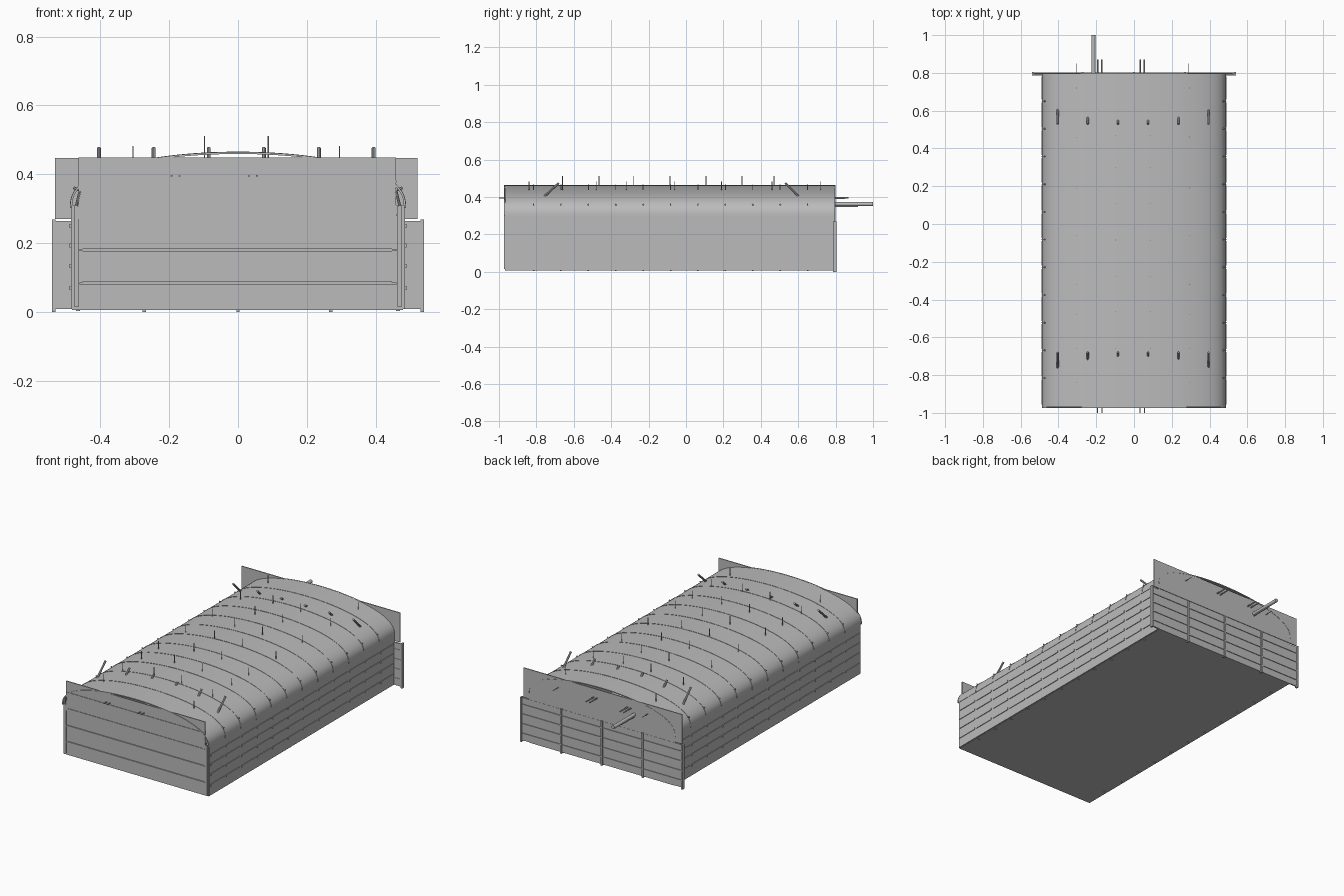
import bpy, bmesh, math
from mathutils import Vector, Matrix

if "Cube" in bpy.data.objects:
    bpy.data.objects.remove(bpy.data.objects["Cube"])

grey = bpy.data.materials.new("plain grey")
grey.diffuse_color = (0.5, 0.5, 0.5, 1)
grey.use_nodes = True
grey.node_tree.nodes["Principled BSDF"].inputs["Base Color"].default_value = grey.diffuse_color

Y0, Y1 = -0.968, 0.797      # front and back ends of the body
RX, RZ, RH = 0.487, 0.302, 0.162


def roof_z(x):
    return RZ + RH * max(0.0, 1 - (x / RX) ** 2) ** 0.4


def finish(name, bm, smooth=False):
    bmesh.ops.recalc_face_normals(bm, faces=bm.faces)
    me = bpy.data.meshes.new(name)
    bm.to_mesh(me)
    bm.free()
    me.materials.append(grey)
    if smooth:
        me.polygons.foreach_set("use_smooth", [True] * len(me.polygons))
        me.set_sharp_from_angle(angle=math.radians(35))
    ob = bpy.data.objects.new(name, me)
    bpy.context.collection.objects.link(ob)
    return ob


def add_box(bm, x0, x1, y0, y1, z0, z1):
    m = Matrix.Translation(((x0 + x1) / 2, (y0 + y1) / 2, (z0 + z1) / 2))
    m = m @ Matrix.Diagonal((x1 - x0, y1 - y0, z1 - z0, 1))
    bmesh.ops.create_cube(bm, size=1, matrix=m)


def boxes(name, items):
    bm = bmesh.new()
    for it in items:
        add_box(bm, *it)
    return finish(name, bm)


def add_rod(bm, a, b, r, sides=8):
    a, b = Vector(a), Vector(b)
    d = b - a
    m = Matrix.Translation((a + b) / 2) @ d.to_track_quat('Z', 'Y').to_matrix().to_4x4()
    bmesh.ops.create_cone(bm, cap_ends=True, segments=sides, radius1=r, radius2=r,
                          depth=d.length, matrix=m)


def rods(name, items, r, sides=8):
    bm = bmesh.new()
    for a, b in items:
        add_rod(bm, a, b, r, sides)
    return finish(name, bm, True)


def add_arch(bm, y0, y1, grow, thick, n=56):
    # curved shell following the roof profile between two y positions
    rings = []
    for i in range(n + 1):
        t = -math.pi / 2 + math.pi * i / n
        x, c = RX * math.sin(t), math.cos(t)
        z = RZ + RH * max(c, 0) ** 0.8
        nx, nz = math.sin(t), max(c, 0) ** 0.5
        l = math.hypot(nx, nz)
        nx, nz = nx / l, nz / l
        o = (x + nx * grow, z + nz * grow)
        k = (x - nx * thick, z - nz * thick)
        rings.append([bm.verts.new((p[0], y, p[1])) for p, y in
                      ((o, y0), (o, y1), (k, y1), (k, y0))])
    for a, b in zip(rings, rings[1:]):
        for j in range(4):
            bm.faces.new((a[j], a[(j + 1) % 4], b[(j + 1) % 4], b[j]))
    bm.faces.new(rings[0])
    bm.faces.new(rings[-1])


# floor and walls
boxes("floor", [(-0.483, 0.479, Y0, Y1, 0.006, 0.014)])
boxes("side_walls", [(s * 0.481 - 0.004, s * 0.481 + 0.004, Y0 + 0.003, Y1, 0.008, 0.31)
                     for s in (-1, 1)])
boxes("front_wall", [(-0.483, 0.479, Y0, Y0 + 0.006, 0.006, 0.31)])
boxes("front_upper_panel", [(-0.463, 0.459, Y0 - 0.003, Y0 + 0.003, 0.27, 0.449)])
boxes("back_wall", [(-0.537, 0.537, Y1 - 0.008, Y1, 0.008, 0.264)])
boxes("back_upper_panel", [(-0.532, 0.522, Y1 - 0.004, Y1 + 0.002, 0.27, 0.447)])
boxes("back_panel_joint", [(-0.48, 0.48, Y1 - 0.006, Y1 - 0.001, 0.26, 0.275)])

# barrel roof
bm = bmesh.new()
add_arch(bm, Y0 - 0.003, Y1, 0, 0.005)
finish("roof_shell", bm, True)

# roof ribs at even spacing plus end hoops
rib_ys = [-0.815 + 0.1465 * i for i in range(11)]
bm = bmesh.new()
for y in rib_ys:
    add_arch(bm, y - 0.0025, y + 0.0025, 0.0018, 0.002)
add_arch(bm, Y0 - 0.006, Y0, 0.001, 0.005)
add_arch(bm, Y1 - 0.002, Y1 + 0.0035, 0.001, 0.004)
finish("roof_ribs", bm, True)

# rivets on the roof shoulders
rods("shoulder_rivets", [((s * 0.462, y, 0.355), (s * 0.478, y, 0.361))
                         for y in rib_ys for s in (-1, 1)], 0.004, 6)

# horizontal battens on the side walls, split at each rib
edges = [Y0 + 0.005] + rib_ys + [Y1 - 0.008]
boxes("side_battens", [(s * 0.486 - 0.003, s * 0.486 + 0.003, a + 0.008, b - 0.008, z - 0.006, z + 0.006)
                       for s in (-1, 1) for z in (0.07, 0.133, 0.193, 0.25)
                       for a, b in zip(edges, edges[1:])])

# front battens and corner posts
boxes("front_battens", [(-0.452, 0.448, Y0 - 0.006, Y0, z - 0.005, z + 0.005)
                        for z in (0.083, 0.18, 0.282, 0.379)])
boxes("front_batten_ends", [(s * 0.453 - 0.008, s * 0.453 + 0.008, Y0 - 0.005, Y0, z - 0.003, z + 0.003)
                            for s in (-1, 1) for z in (0.083, 0.18, 0.282, 0.379)])
boxes("front_corner_posts", [(s * 0.469 - 0.006, s * 0.469 + 0.006, Y0 - 0.005, Y0 + 0.004, 0.015, 0.308)
                             for s in (-1, 1)])
rods("front_corner_braces", [((s * 0.471, Y0 - 0.001, 0.305), (s * 0.459, Y0 - 0.001, 0.352))
                             for s in (-1, 1)], 0.004)

# back frame: uprights and battens
boxes("back_uprights", [(x - 0.005, x + 0.005, Y1 - 0.01, Y1 + 0.008, 0.0, 0.268)
                        for x in (-0.536, -0.272, 0, 0.27, 0.536)])
boxes("back_battens", [(-0.535, 0.535, Y1 - 0.01, Y1 + 0.004, z - 0.003, z + 0.003)
                       for z in (0.05, 0.108, 0.166, 0.224)])

# slanted bars through the roof near both ends
bm = bmesh.new()
for x in (-0.404, -0.245, -0.085, 0.075, 0.235, 0.394):
    for a, b in (((x, 0.605, 0.40), (x, 0.53, 0.475)), ((x, -0.76, 0.40), (x, -0.68, 0.475))):
        add_rod(bm, a, b, 0.006, 10)
finish("slanted_roof_bars", bm, True)

# thin upright pins on the roof
tall = [(x, y, 0.511) for x in (-0.097, 0.088)
        for y in (-0.66, -0.465, -0.28, -0.085, 0.107, 0.30, 0.47)]
short = [(s * 0.30 - 0.005, y, 0.482) for s in (-1, 1)
         for y in (-0.84, -0.66, -0.48, -0.32, -0.06, 0.19, 0.46, 0.72)]
rods("roof_pins", [((x, y, roof_z(x) - 0.015), (x, y, z)) for x, y, z in tall + short], 0.002, 6)

# paired pins through the end panels
pin_x = (-0.193, -0.17, 0.032, 0.055)
rods("back_pins", [((x, Y1 - 0.01, 0.395), (x, 0.87, 0.395)) for x in pin_x], 0.004)
rods("front_pins", [((x, Y0 + 0.01, 0.395), (x, -1.0, 0.395)) for x in pin_x], 0.003)
rods("back_side_pins", [((x, Y1 - 0.01, 0.39), (x, 0.85, 0.39)) for x in (-0.305, 0.29)], 0.002, 6)

# long bar with sleeve sticking out of the back
rods("back_bar", [((-0.215, Y1 - 0.02, 0.362), (-0.215, 1.0, 0.362))], 0.0105, 16)
boxes("back_bar_bracket", [(-0.218, -0.212, Y1, 0.92, 0.347, 0.353)])

# small studs under the floor edges
boxes("floor_studs", [(s * 0.465 - 0.006, s * 0.465 + 0.006, y - 0.004, y + 0.004, 0.003, 0.008)
                      for s in (-1, 1) for y in rib_ys])
